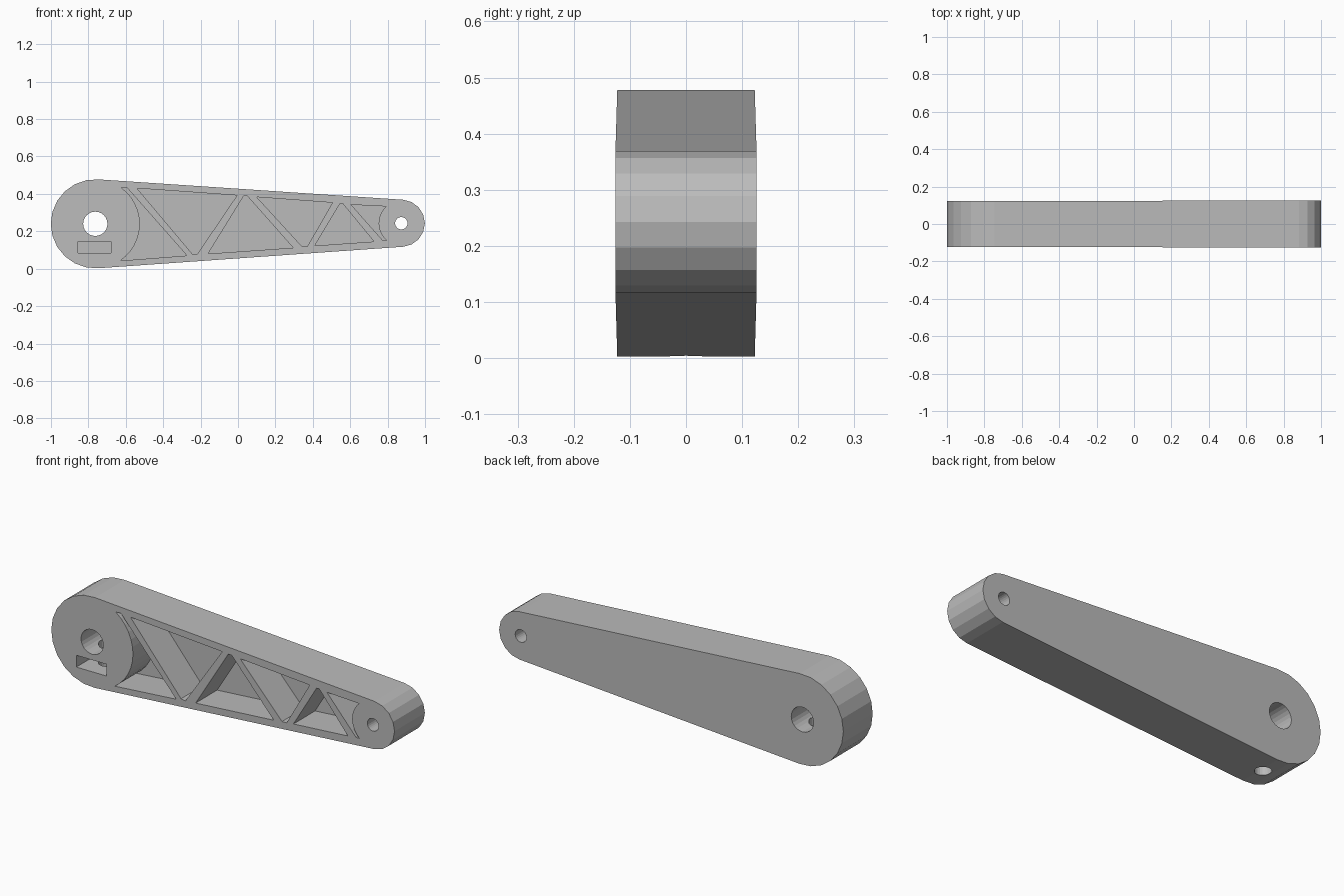
import bpy
import bmesh
from math import sin, cos, radians

if "Cube" in bpy.data.objects:
    bpy.data.objects.remove(bpy.data.objects["Cube"])

BIG, SMALL = (-0.763, 0.24), (0.873, 0.243)
BIG_R, SMALL_R = 0.238, 0.126
FLOOR = 0.055

grey = bpy.data.materials.new("plain grey")
grey.use_nodes = True
grey.diffuse_color = (0.5, 0.5, 0.5, 1)
grey.node_tree.nodes["Principled BSDF"].inputs["Base Color"].default_value = (0.5, 0.5, 0.5, 1)


def arc(centre, r, start, end, steps):
    """Points on an arc in the x-z plane, angles in degrees."""
    angles = [radians(start + (end - start) * i / steps) for i in range(steps + 1)]
    return [(centre[0] + r * cos(a), centre[1] + r * sin(a)) for a in angles]


def circle(centre, r, steps=24):
    return arc(centre, r, 0, 360, steps)[:-1]


def prism(name, outline, front, back):
    """Extrude an x-z outline between two depth functions of x."""
    bm = bmesh.new()
    near = [bm.verts.new((x, front(x), z)) for x, z in outline]
    far = [bm.verts.new((x, back(x), z)) for x, z in outline]
    bm.faces.new(near)
    bm.faces.new(far[::-1])
    n = len(outline)
    for i in range(n):
        j = (i + 1) % n
        bm.faces.new((near[j], near[i], far[i], far[j]))
    bmesh.ops.recalc_face_normals(bm, faces=bm.faces)
    mesh = bpy.data.meshes.new(name)
    bm.to_mesh(mesh)
    bm.free()
    mesh.materials.append(grey)
    obj = bpy.data.objects.new(name, mesh)
    bpy.context.collection.objects.link(obj)
    return obj


# Tapered arm body with a large and a small round end
half = lambda x: 0.124 + 0.002 * x
outline = arc(BIG, BIG_R, 86, 274, 12) + arc(SMALL, SMALL_R, -86, 86, 8)
arm = prism("lever_arm", outline, lambda x: -half(x), half)


def cut(name, points, depth):
    return prism(name, points, lambda x: -0.3, lambda x: depth)


# Truss pockets, open at the front
pockets = [
    arc(BIG, 0.238, -56, 55, 12) + [(-0.595, 0.435), (-0.273, 0.07)],
    [(-0.54, 0.43), (-0.005, 0.392), (-0.22, 0.075), (-0.245, 0.08)],
    [(-0.16, 0.08), (0.03, 0.388), (0.05, 0.388), (0.295, 0.112)],
    [(0.1, 0.383), (0.505, 0.353), (0.37, 0.118), (0.343, 0.118)],
    [(0.41, 0.123), (0.545, 0.348), (0.56, 0.348), (0.727, 0.145)],
    [(0.605, 0.342)] + arc(SMALL, 0.121, 132, 230, 8) + [(0.775, 0.15)],
]
cutters = [cut("pocket_cutter", p, FLOOR) for p in pockets]

# Pivot holes right through both ends
cutters.append(cut("large_hole_cutter", circle(BIG, 0.065), 0.3))
cutters.append(cut("small_hole_cutter", circle(SMALL, 0.033), 0.3))

# Nut slot
slot = [(-0.855, 0.083), (-0.68, 0.083), (-0.68, 0.145), (-0.855, 0.145)]
cutters.append(cut("nut_slot_cutter", slot, 0.085))

# Clamp screw hole from the underside up into the large hole
bpy.ops.mesh.primitive_cylinder_add(vertices=20, radius=0.04, depth=0.4,
                                    location=(BIG[0], 0, 0.04))
screw = bpy.context.object
screw.name = "screw_hole_cutter"
screw.data.materials.append(grey)
cutters.append(screw)

# Cut everything, bake the result and drop the cutters
bpy.ops.object.select_all(action='DESELECT')
bpy.context.view_layer.objects.active = arm
arm.select_set(True)
for cutter in cutters:
    cutter.hide_render = True
    mod = arm.modifiers.new(cutter.name, 'BOOLEAN')
    mod.operation = 'DIFFERENCE'
    mod.solver = 'EXACT'
    mod.object = cutter
    bpy.ops.object.modifier_apply(modifier=mod.name)
    bpy.data.objects.remove(cutter)
